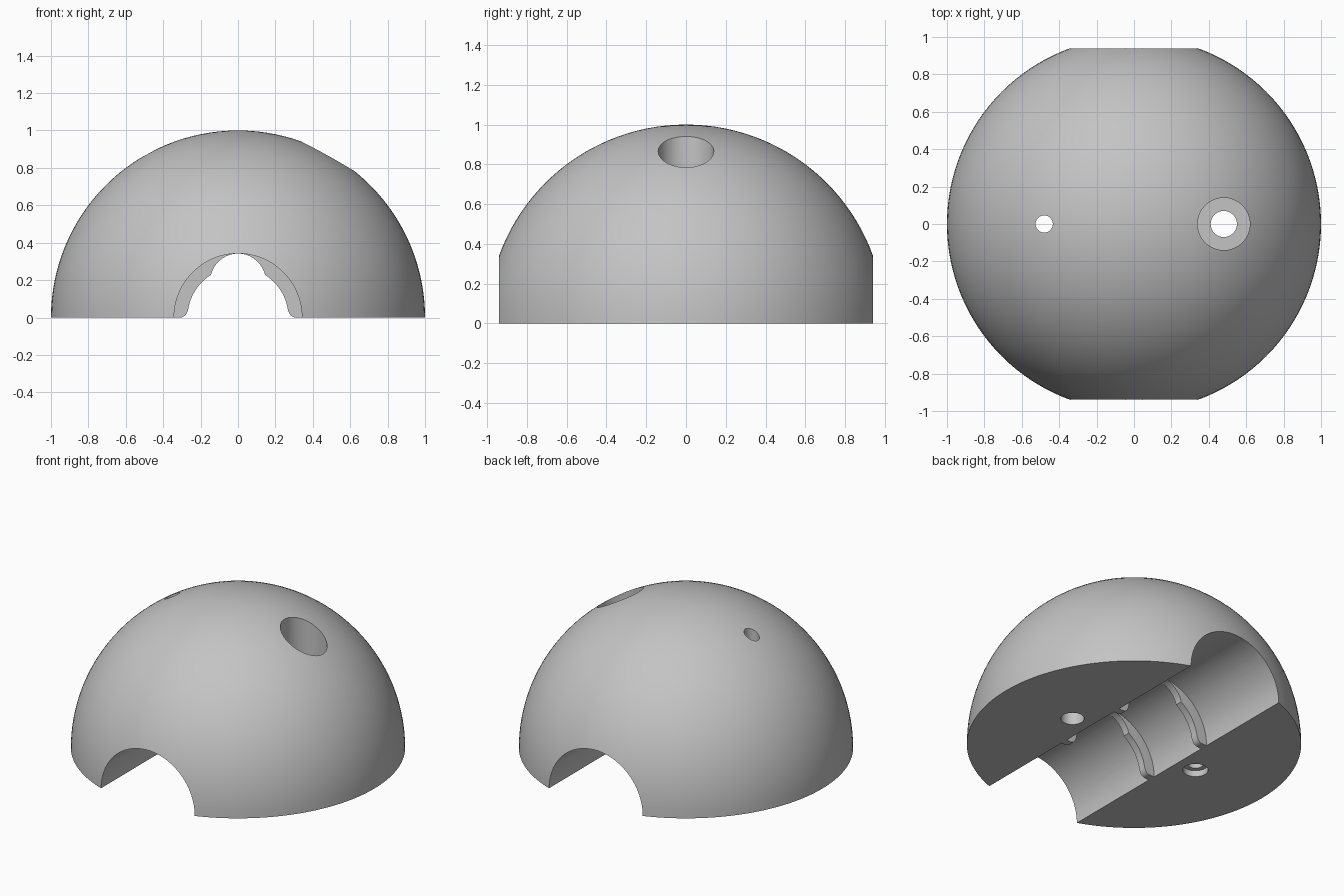
import bpy, bmesh, math
from mathutils import Matrix

if "Cube" in bpy.data.objects:
    bpy.data.objects.remove(bpy.data.objects["Cube"])

R_BORE = 0.342          # radius of the channel along y
SEG = 96

grey = bpy.data.materials.new("plain_grey")
grey.diffuse_color = (0.55, 0.55, 0.55, 1)
grey.use_nodes = True
grey.node_tree.nodes["Principled BSDF"].inputs["Base Color"].default_value = grey.diffuse_color


def make(name, bm):
    bmesh.ops.recalc_face_normals(bm, faces=bm.faces)
    me = bpy.data.meshes.new(name)
    bm.to_mesh(me)
    bm.free()
    me.materials.append(grey)
    ob = bpy.data.objects.new(name, me)
    bpy.context.collection.objects.link(ob)
    return ob


def cylinder(name, r, z0, z1, x=0, along_y=False, seg=48):
    bm = bmesh.new()
    m = Matrix.Translation((x, 0, (z0 + z1) / 2))
    if along_y:
        m = Matrix.Rotation(math.pi / 2, 4, 'X')
    bmesh.ops.create_cone(bm, cap_ends=True, segments=seg, radius1=r,
                          radius2=r, depth=z1 - z0, matrix=m)
    return make(name, bm)


def arc(r, a0, a1, n, cx=0, cz=0):
    return [(cx + r * math.cos(a0 + (a1 - a0) * i / n),
             cz + r * math.sin(a0 + (a1 - a0) * i / n)) for i in range(n + 1)]


def smooth(ob):
    bpy.ops.object.select_all(action='DESELECT')
    ob.select_set(True)
    bpy.context.view_layer.objects.active = ob
    bpy.ops.object.shade_smooth_by_angle(angle=math.radians(30))


# Dome: half sphere closed by a flat base
bm = bmesh.new()
bmesh.ops.create_uvsphere(bm, u_segments=128, v_segments=64, radius=1)
bmesh.ops.bisect_plane(bm, geom=bm.verts[:] + bm.edges[:] + bm.faces[:], dist=1e-5,
                       plane_co=(0, 0, 0), plane_no=(0, 0, 1), clear_inner=True)
rim = [e for e in bm.edges if e.is_boundary]
bmesh.ops.contextual_create(bm, geom=rim)
dome = make("dome", bm)

# Cutters: channel, countersunk bolt hole, pilot hole with shallow recess
cutters = [
    cylinder("channel_cutter", R_BORE, -1.2, 1.2, along_y=True, seg=SEG),
    cylinder("bolt_hole_cutter", 0.07, -0.2, 1.2, x=0.48),
    cylinder("bolt_head_cutter", 0.14, 0.36, 1.3, x=0.48),
    cylinder("pilot_hole_cutter", 0.046, -0.2, 1.2, x=-0.48),
    cylinder("pilot_recess_cutter", 0.076, -0.2, 0.04, x=-0.48),
]
for c in cutters:
    mod = dome.modifiers.new(c.name, 'BOOLEAN')
    mod.operation = 'DIFFERENCE'
    mod.solver = 'EXACT'
    mod.object = c
    bpy.ops.object.select_all(action='DESELECT')
    bpy.context.view_layer.objects.active = dome
    dome.select_set(True)
    bpy.ops.object.modifier_apply(modifier=mod.name)
    bpy.data.objects.remove(c)
smooth(dome)

# Ribs: thin curved rails inside the channel, relieved at the top
r_in, r_top, fillet = 0.27, 0.148, 0.04
top_z = R_BORE - r_top
meet = math.atan2(0.229, 0.144)
profile = arc(R_BORE, 0, math.radians(86.25), 23)
profile += arc(r_top, math.radians(84), math.atan2(0.229 - top_z, 0.144), 10, cz=top_z)
profile += arc(r_in, meet, math.asin(fillet / r_in), 16)[1:]
profile += arc(fillet, math.pi, 1.5 * math.pi, 6, cx=r_in + fillet, cz=fillet)[1:]

for place, y0 in (("front", -0.268), ("back", 0.22)):
    for side, s in (("right", 1), ("left", -1)):
        bm = bmesh.new()
        face = bm.faces.new([bm.verts.new((s * x, y0, z)) for x, z in profile])
        ext = bmesh.ops.extrude_face_region(bm, geom=[face])
        moved = [v for v in ext["geom"] if isinstance(v, bmesh.types.BMVert)]
        bmesh.ops.translate(bm, verts=moved, vec=(0, 0.048, 0))
        smooth(make(f"{place}_rib_{side}", bm))
